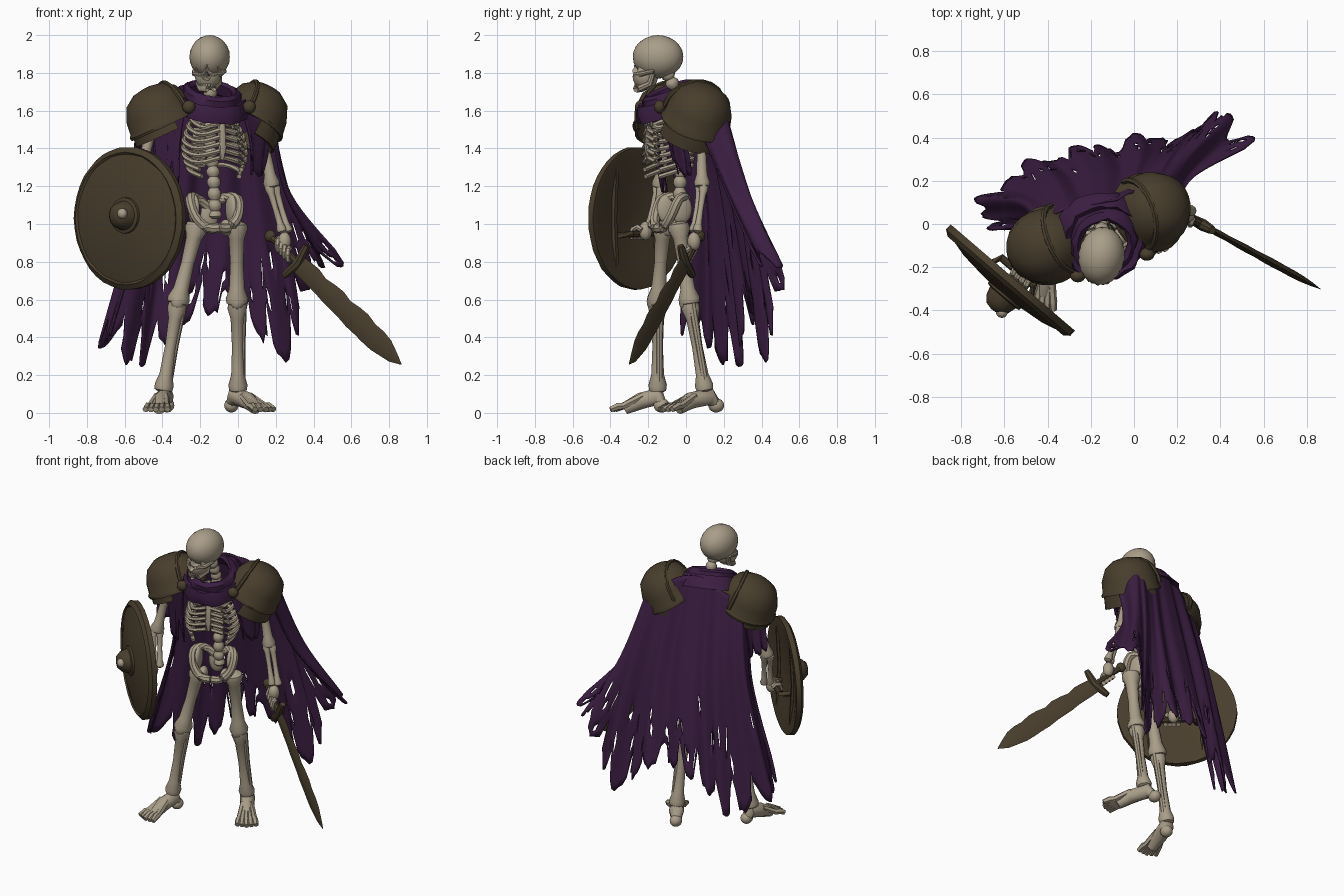
import bpy, bmesh, random
from math import sin, cos, pi, radians
from mathutils import Vector as V, Matrix as M

old = bpy.data.objects.get("Cube")
if old:
    bpy.data.objects.remove(old)
rng = random.Random(4)
made = []


def material(name, rgb):
    m = bpy.data.materials.new(name)
    m.use_nodes = True
    m.diffuse_color = (*rgb, 1)
    m.node_tree.nodes["Principled BSDF"].inputs["Base Color"].default_value = (*rgb, 1)
    return m


BONE = material("old bone", (0.4, 0.34, 0.25))
BROWN = material("dark bronze", (0.066, 0.048, 0.026))
PURPLE = material("purple cloth", (0.045, 0.013, 0.055))


def finish(name, bm, mat, matrix=M()):
    bmesh.ops.transform(bm, matrix=matrix, verts=bm.verts)
    bmesh.ops.recalc_face_normals(bm, faces=bm.faces)
    me = bpy.data.meshes.new(name)
    bm.to_mesh(me)
    bm.free()
    me.materials.append(mat)
    ob = bpy.data.objects.new(name, me)
    bpy.context.collection.objects.link(ob)
    made.append(ob)
    return ob


def spline(pts, t):
    s = t * (len(pts) - 1)
    i = min(int(s), len(pts) - 2)
    f = s - i
    a, b, c, d = (V(pts[min(max(k, 0), len(pts) - 1)]) for k in range(i - 1, i + 3))
    return 0.5 * (2 * b + (c - a) * f + (2 * a - 5 * b + 4 * c - d) * f**2 + (3 * b - a - 3 * c + d) * f**3)


def tube(name, pts, radii, mat, sides=10, matrix=M(), axis=None, flat=1.0, jitter=0.0, caps=True, keep=None):
    """Loft rings along a path; a fixed axis makes it a lathe."""
    bm, rings = bmesh.new(), []
    pts = [V(p) for p in pts]
    for i, (p, r) in enumerate(zip(pts, radii)):
        d = V(axis) if axis else (pts[min(i + 1, len(pts) - 1)] - pts[max(i - 1, 0)]).normalized()
        ref = V((0, 1, 0)) if abs(d.x) > 0.9 else V((1, 0, 0))
        u = (ref - d * ref.dot(d)).normalized()
        w = d.cross(u)
        ring = []
        for k in range(sides):
            a, q = 2 * pi * k / sides, r * (1 + rng.uniform(-jitter, jitter))
            ring.append(bm.verts.new(p + u * cos(a) * q + w * sin(a) * q * flat))
        rings.append(ring)
    for a, b in zip(rings, rings[1:]):
        for k in range(sides):
            n = (k + 1) % sides
            bm.faces.new((a[k], a[n], b[n], b[k]))
    if caps:
        bm.faces.new(rings[0])
        bm.faces.new(rings[-1])
    if keep:
        bmesh.ops.delete(bm, geom=[v for v in bm.verts if not keep(v.co)], context="VERTS")
    return finish(name, bm, mat, matrix)


def lathe(name, profile, mat, sides, matrix, **kw):
    return tube(name, [(0, 0, z) for z, r in profile], [r for z, r in profile], mat, sides, matrix, axis=(0, 0, 1), **kw)


def blob(name, centre, size, mat, matrix=M(), dents=()):
    bm = bmesh.new()
    bmesh.ops.create_icosphere(bm, subdivisions=4 if dents else 3, radius=1)
    bmesh.ops.transform(bm, matrix=M.Translation(centre) @ M.Diagonal((*size, 1)), verts=bm.verts)
    for spot, r in dents:
        for v in bm.verts:
            near = max(0, 1 - (v.co - V(spot)).length / r)
            v.co.y += 0.06 * min(1, near * 2)
    return finish(name, bm, mat, matrix)


def bone(name, a, b, r, matrix=M()):
    """Long bone with knobbed ends."""
    ts = (-0.03, 0, 0.06, 0.18, 0.5, 0.82, 0.94, 1, 1.03)
    rs = (0.5, 1.2, 1.3, 0.9, 0.75, 0.9, 1.3, 1.2, 0.5)
    return tube(name, [V(a).lerp(V(b), t) for t in ts], [r * k for k in rs], BONE, 10, matrix)


def cloth(name, cols, n, rows, fold, waves, rag, tooth, holes=0.0):
    """Ragged sheet through (top, middle, hem) columns."""
    bm, grid = bmesh.new(), []
    for i in range(n + 1):
        u = i / n
        line = [spline([c[k] for c in cols], u) for k in range(3)]
        notch = abs((i % tooth) * 2 / tooth - 1)
        reach = 1 - rag * notch**2 * rng.uniform(0.5, 1) - rng.uniform(0, rag / 4)
        col = []
        for j in range(rows + 1):
            v = j / rows * reach
            p = spline(line, v)
            out = V((p.x + 0.12, p.y + 0.12, 0)).normalized()
            p += out * fold * min(1, 0.2 + v) * (sin(2 * pi * waves * u + v) + 0.4 * sin(11 * waves * u + 2 * v))
            col.append(bm.verts.new(p))
        grid.append(col)
    for i in range(n):
        for j in range(rows):
            if j < rows * 0.65 or rng.random() > holes:
                bm.faces.new((grid[i][j], grid[i + 1][j], grid[i + 1][j + 1], grid[i][j + 1]))
    ob = finish(name, bm, PURPLE)
    s = ob.modifiers.new("thickness", "SOLIDIFY")
    s.thickness = 0.01


def turn(deg, axis="Z"):
    return M.Rotation(radians(deg), 4, axis)


# Skull
HEAD = M.Translation((-0.15, -0.148, 1.885)) @ turn(-8)
blob("cranium", (0, 0, 0), (0.107, 0.135, 0.115), BONE, HEAD)
sockets = [((s * 0.034, -0.125, -0.065), 0.034) for s in (-1, 1)] + [((0, -0.14, -0.105), 0.02)]
blob("face", (0, -0.068, -0.09), (0.07, 0.07, 0.085), BONE, HEAD, sockets)
tube("jaw", [(-0.056, -0.02, -0.09), (-0.052, -0.035, -0.14), (-0.034, -0.09, -0.165), (0, -0.112, -0.168),
             (0.034, -0.09, -0.165), (0.052, -0.035, -0.14), (0.056, -0.02, -0.09)], [0.013, 0.018, 0.02, 0.022, 0.02, 0.018, 0.013], BONE, 8, HEAD)
for s in (-1, 1):
    tube("cheekbone", [(s * 0.035, -0.12, -0.095), (s * 0.07, -0.08, -0.09), (s * 0.083, -0.01, -0.075)], [0.012, 0.014, 0.01], BONE, 8, HEAD)
for k in range(5):
    blob("tooth", ((k - 2) * 0.013, -0.118 + 0.003 * (k - 2) ** 2, -0.146), (0.007, 0.007, 0.016), BONE, HEAD)

# Spine with vertebra bulges
path = [(-0.12, -0.03, 1.03), (-0.13, -0.03, 1.25), (-0.15, 0.0, 1.45), (-0.15, -0.02, 1.62), (-0.14, -0.1, 1.8)]
tube("spine", [spline(path, k / 48) for k in range(49)], [0.036 if k % 3 else 0.024 for k in range(49)], BONE, 8)

# Rib cage, collar bones and pelvis, mirrored in the turned torso frame
TORSO = M.Translation((-0.13, -0.075, 0)) @ turn(20)
tube("breastbone", [(0, -0.11, 1.58), (0, -0.13, 1.5), (0, -0.14, 1.4), (0, -0.135, 1.34)], [0.03, 0.022, 0.022, 0.01], BONE, 8, TORSO, flat=0.6)
for s in (-1, 1):
    for i in range(8):
        z, w = 1.57 - 0.037 * i, 0.095 + 0.075 * sin(pi * (i + 1) / 10)
        ctl = [(s * 0.02, 0.08, z), (s * w * 0.75, 0.075, z), (s * w, -0.02, z - 0.03), (s * w * 0.75, -0.11, z - 0.06), (s * 0.015, -0.135, z - 0.035)]
        ctl = ctl[:4] if i > 5 else ctl
        tube("rib", [spline(ctl, k / 12) for k in range(13)], [0.0135] * 13, BONE, 6, TORSO)
    bone("collar_bone", (s * 0.02, -0.11, 1.58), (s * 0.22, 0.02, 1.6), 0.016, TORSO)
    hip = [(0, 0.06, 1.08), (s * 0.08, 0.05, 1.14), (s * 0.135, -0.01, 1.13), (s * 0.12, -0.05, 1.04), (s * 0.06, -0.07, 0.98), (0, -0.08, 0.98)]
    tube("pelvis_rim", [spline(hip, k / 15) for k in range(16)], [0.026] * 16, BONE, 8, TORSO)
    blob("pelvis_wing", (s * 0.105, 0.015, 1.08), (0.025, 0.06, 0.08), BONE, TORSO)
    blob("sit_bone", (s * 0.07, 0.0, 0.98), (0.03, 0.05, 0.045), BONE, TORSO)
blob("tail_bone", (0, 0.06, 1.05), (0.05, 0.025, 0.08), BONE, TORSO)


# Legs and feet
def leg(side, hip, knee, ankle, heel, toe):
    bone(side + "_thigh", hip, knee, 0.046)
    bone(side + "_shin", knee, ankle, 0.039)
    blob(side + "_kneecap", V(knee) + V((0, -0.03, 0.01)), (0.035, 0.028, 0.045), BONE)
    low = V(knee).lerp(V(ankle), 0.97)
    side_dir = V((0.03, 0.012, 0))
    tube(side + "_calf", [V(knee) + side_dir, V(knee).lerp(low, 0.5) + side_dir * 0.8, low + side_dir * 0.7], [0.022, 0.018, 0.02], BONE, 8)
    h, t, a = V(heel), V(toe), V(ankle)
    blob(side + "_heel", h, (0.038, 0.042, 0.038), BONE)
    tube(side + "_instep", [h, a.lerp(h, 0.4), a.lerp(t, 0.35) - V((0, 0, 0.02)), h.lerp(t, 0.72)], [0.03, 0.048, 0.046, 0.034], BONE, 10)
    across = (t - h).cross(V((0, 0, 1))).normalized()
    for k in range(5):
        end = t + across * (k - 2) * 0.03 - (t - h) * 0.025 * abs(k - 2)
        start = a.lerp(t, 0.3) + across * (k - 2) * 0.012
        tube(side + "_toe", [start, start.lerp(end, 0.6) - V((0, 0, 0.01)), start.lerp(end, 0.75), end], [0.02, 0.019, 0.021, 0.016], BONE, 6)


leg("right", (-0.215, -0.12, 1.0), (-0.32, -0.15, 0.58), (-0.395, -0.15, 0.12), (-0.375, -0.13, 0.04), (-0.435, -0.4, 0.017))
leg("left", (-0.008, -0.04, 1.0), (-0.005, 0.02, 0.58), (0.0, 0.1, 0.12), (-0.035, 0.16, 0.04), (0.15, -0.12, 0.017))


# Arms and hands
def arm(side, shoulder, elbow, wrist, grip, along):
    bone(side + "_upper_arm", shoulder, elbow, 0.034)
    for s in (-1, 1):
        off = V((s * 0.016, s * 0.01, 0))
        bone(side + "_forearm", V(elbow) + off, V(wrist) + off, 0.02)
    g, d = V(grip), V(along).normalized()
    blob(side + "_palm", V(wrist).lerp(g, 0.55), (0.035, 0.035, 0.05), BONE)
    u = (V(wrist) - g).normalized()
    w = d.cross(u)
    for k in range(4):
        c = g + d * (k - 1.5) * 0.027
        tube(side + "_finger", [c + (u * cos(a) + w * sin(a)) * 0.034 for a in (0, 0.9, 1.8, 2.7, 3.6)], [0.015] * 5, BONE, 6)


DIR = V((0.667, -0.363, -0.653)).normalized()
GUARD = V((0.31, 0.0, 0.8))
arm("left", (0.12, 0.08, 1.54), (0.18, 0.085, 1.2), (0.25, 0.05, 0.96), GUARD - DIR * 0.1, DIR)
arm("right", (-0.455, -0.1, 1.54), (-0.525, -0.14, 1.2), (-0.49, -0.19, 0.98), (-0.515, -0.235, 0.95), (0.76, -0.65, 0))

# Sword with a chipped blade
W = V((0.575, -0.313, 0.757))
W = (W - DIR * W.dot(DIR)).normalized()
SWORD = M.Translation(GUARD) @ M((W, DIR.cross(W), DIR)).transposed().to_4x4()
ws = (0.047, 0.053, 0.056, 0.05, 0.059, 0.062, 0.057, 0.066, 0.067, 0.062, 0.063, 0.053, 0.034, 0.003)
tube("sword_blade", [(0.003 * (k % 3 - 1) if k < 13 else 0, 0, k * 0.064) for k in range(14)], ws, BROWN, 4, SWORD, axis=(0, 0, 1), flat=0.28)
tube("sword_guard", [(x, 0, 0.012 - abs(x) * 0.2) for x in (-0.105, -0.08, 0, 0.08, 0.105)], [0.018, 0.022, 0.028, 0.022, 0.018], BROWN, 8, SWORD)
lathe("sword_grip", [(0, 0.02), (-0.1, 0.017), (-0.19, 0.02)], BROWN, 8, SWORD)
blob("sword_pommel", (0, 0, -0.21), (0.032, 0.024, 0.03), BROWN, SWORD)

# Round shield: local z points out of its face, local x is level
N, T = V((-0.65, -0.76, 0)).normalized(), V((0.76, -0.65, 0)).normalized()
SHIELD = M.Translation((-0.587, -0.278, 1.03)) @ M((T, N.cross(T), N)).transposed().to_4x4()
lathe("shield_disc", [(0.05, 0.02), (0.045, 0.1), (0.03, 0.24), (0.004, 0.34), (0.012, 0.35), (-0.008, 0.378), (-0.04, 0.376),
                      (-0.04, 0.34), (-0.015, 0.22), (0.0, 0.02)], BROWN, 40, SHIELD, jitter=0.007)
lathe("shield_boss", [(0.03, 0.1), (0.055, 0.095), (0.06, 0.078), (0.1, 0.066), (0.128, 0.04), (0.135, 0.008)], BROWN, 20, SHIELD @ M.Translation((0.025, 0.015, 0)))
blob("shield_stud", (0.065, 0.025, 0.115), (0.028, 0.028, 0.026), BONE, SHIELD)
tube("shield_handle", [(-0.13, -0.07, 0.0), (-0.1, -0.075, -0.075), (0.1, -0.085, -0.075), (0.13, -0.09, 0.0)], [0.018] * 4, BROWN, 8, SHIELD)
for x in (-0.17, 0.17):
    tube("shield_brace", [(x, -0.28, -0.025), (x, 0, -0.01), (x, 0.28, -0.025)], [0.022] * 3, BROWN, 6, SHIELD, flat=0.6)


# Shoulder armour: dome, lower plate and raised collar ridge
def pauldron(side, s, centre, size, tilt, drop):
    F = M.Translation(centre) @ turn(20) @ turn(-7, "X") @ turn(s * tilt, "Y") @ M.Diagonal((*size, 1))
    dome = [(0.195, 0.02), (0.183, 0.085), (0.14, 0.145), (0.06, 0.18), (-0.01, 0.188), (-0.025, 0.198), (-0.04, 0.196), (-0.035, 0.175), (0.08, 0.13)]
    lathe(side + "_shoulder_dome", dome, BROWN, 24, F, jitter=0.012)
    plate = [(0.0, 0.178), (-0.05, 0.182), (-drop, 0.186), (-drop, 0.17), (0.0, 0.16)]
    lathe(side + "_shoulder_plate", plate, BROWN, 24, F, caps=False, keep=lambda c: c.x * s > -0.03)
    arc = [(-s * 0.09, 0.175 * cos(a), 0.18 * sin(a)) for a in (k * pi / 10 for k in range(11))]
    tube(side + "_shoulder_ridge", arc, [0.014] * 11, BROWN, 6, F)


pauldron("left", 1, (0.08, 0.06, 1.56), (0.95, 0.96, 0.97), 30, 0.12)
pauldron("right", -1, (-0.405, -0.1, 1.555), (1, 0.93, 0.95), 24, 0.08)
for c in ((0.06, -0.14, 1.62), (-0.26, -0.24, 1.62)):
    blob("cloak_clasp", c, (0.035, 0.03, 0.035), BROWN)

# Cowl around the neck
COWL = M.Translation((-0.145, -0.07, 1.65)) @ turn(20) @ turn(22, "X")
lathe("cowl", [(0.0, 0.12), (0.06, 0.108), (0.075, 0.125), (0.06, 0.15), (0.025, 0.16), (0.04, 0.18), (0.0, 0.205), (-0.045, 0.215),
               (-0.03, 0.19), (0.02, 0.15)], PURPLE, 28, COWL, jitter=0.05, caps=False)

# Cloak: columns of top, middle and hem points from right to left
cloth("cloak", [
    ((-0.42, -0.16, 1.55), (-0.46, -0.04, 1.1), (-0.66, -0.04, 0.42)),
    ((-0.45, 0.0, 1.62), (-0.53, 0.08, 1.1), (-0.73, 0.09, 0.33)),
    ((-0.35, 0.06, 1.66), (-0.41, 0.18, 1.1), (-0.52, 0.27, 0.21)),
    ((-0.2, 0.09, 1.74), (-0.22, 0.24, 1.1), (-0.28, 0.35, 0.46)),
    ((-0.06, 0.13, 1.73), (0.0, 0.28, 1.1), (0.0, 0.4, 0.48)),
    ((0.06, 0.18, 1.66), (0.14, 0.31, 1.1), (0.27, 0.43, 0.27)),
    ((0.16, 0.2, 1.6), (0.26, 0.35, 1.13), (0.4, 0.53, 0.7)),
    ((0.2, 0.08, 1.5), (0.28, 0.22, 1.15), (0.58, 0.38, 0.78))], 120, 20, 0.022, 7, 0.2, 8, 0.05)
cloth("right_front_rag", [((-0.47, -0.17, 1.55), (-0.43, -0.14, 1.38), (-0.43, -0.1, 1.15)),
                          ((-0.28, -0.2, 1.62), (-0.31, -0.17, 1.4), (-0.32, -0.13, 1.15))], 18, 8, 0.012, 2, 0.35, 6)
cloth("left_front_rag", [((0.02, -0.12, 1.6), (0.05, -0.09, 1.45), (0.06, -0.05, 1.25)),
                         ((0.19, -0.02, 1.52), (0.16, 0.01, 1.4), (0.13, 0.04, 1.25))], 18, 8, 0.012, 2, 0.35, 6)
cloth("right_sleeve_rag", [((-0.46, 0.02, 1.52), (-0.48, 0.03, 1.4), (-0.5, 0.02, 1.22)),
                           ((-0.55, -0.1, 1.5), (-0.55, -0.09, 1.4), (-0.57, -0.09, 1.26))], 18, 8, 0.01, 2, 0.35, 6)

# Smooth shading with sharp edges kept
bpy.ops.object.select_all(action="DESELECT")
for ob in made:
    ob.select_set(True)
bpy.context.view_layer.objects.active = made[0]
bpy.ops.object.shade_smooth_by_angle(angle=radians(40))
